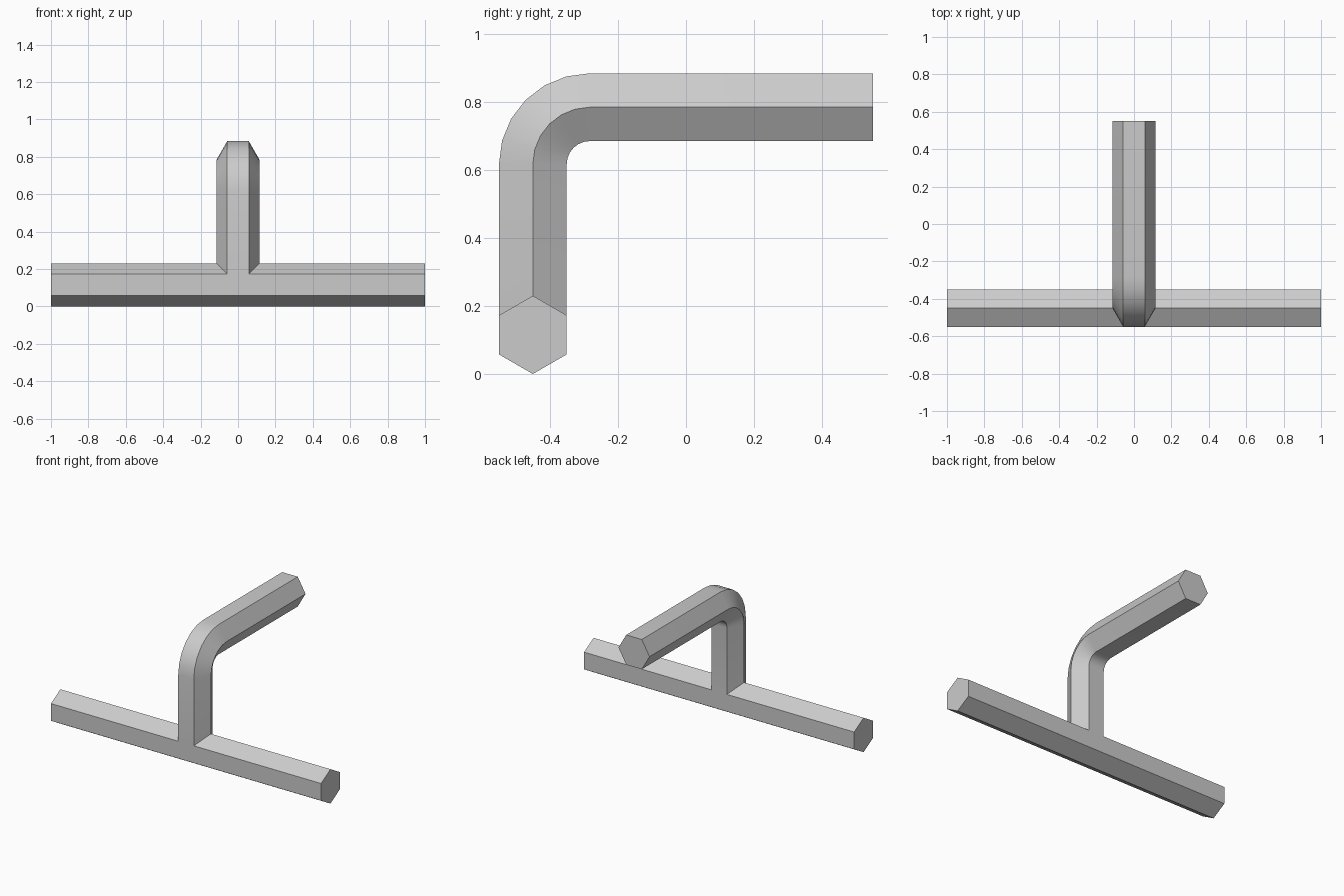
import bpy, bmesh
from math import sin, cos, pi

if "Cube" in bpy.data.objects:
    bpy.data.objects.remove(bpy.data.objects["Cube"])

R = 0.115                  # hexagon corner radius
F = R * cos(pi / 6)        # hexagon half width across flats
YC = -0.55 + F             # centre line of bar and stem
BEND_Y, BEND_Z = -0.283, 0.617
BEND_R = BEND_Y - YC

bm = bmesh.new()


def bridge(a, b, skip=()):
    for i in range(6):
        if i not in skip:
            j = (i + 1) % 6
            bm.faces.new((a[i], a[j], b[j], b[i]))


def bar_ring(x_of):
    # hexagon around x; corner 0 is the top ridge, corner 1 leans to +y
    return [bm.verts.new((x_of(i), YC + R * sin(i * pi / 3), R + R * cos(i * pi / 3)))
            for i in range(6)]


# Hexagonal base bar, with a mitred opening on top where the stem grows out
left_end = bar_ring(lambda i: -1)
left_cut = bar_ring(lambda i: -R if i == 0 else -R / 2)
right_cut = bar_ring(lambda i: R if i == 0 else R / 2)
right_end = bar_ring(lambda i: 1)
bridge(left_end, left_cut)
bridge(left_cut, right_cut, skip=(0, 5))
bridge(right_cut, right_end)
bm.faces.new(left_end)
bm.faces.new(right_end)

# Stem and arm: hexagon swept up, round the bend and back
ring = [right_cut[0], right_cut[1], left_cut[1], left_cut[0], left_cut[5], right_cut[5]]


def stem_ring(angle, end_y=None):
    verts = []
    for i in range(6):
        r = BEND_R - R * sin(i * pi / 3)
        y = BEND_Y - r * cos(angle) if end_y is None else end_y
        verts.append(bm.verts.new((R * cos(i * pi / 3), y, BEND_Z + r * sin(angle))))
    return verts


path = [stem_ring(k * pi / 12) for k in range(7)] + [stem_ring(pi / 2, 0.55)]
for nxt in path:
    bridge(ring, nxt)
    ring = nxt
bm.faces.new(ring)

bmesh.ops.recalc_face_normals(bm, faces=bm.faces[:])
mesh = bpy.data.meshes.new("hex_bar_hook")
bm.to_mesh(mesh)
bm.free()
obj = bpy.data.objects.new("hex_bar_hook", mesh)
bpy.context.collection.objects.link(obj)
bpy.context.view_layer.objects.active = obj
obj.select_set(True)
bpy.ops.object.shade_smooth_by_angle(angle=pi / 6)
